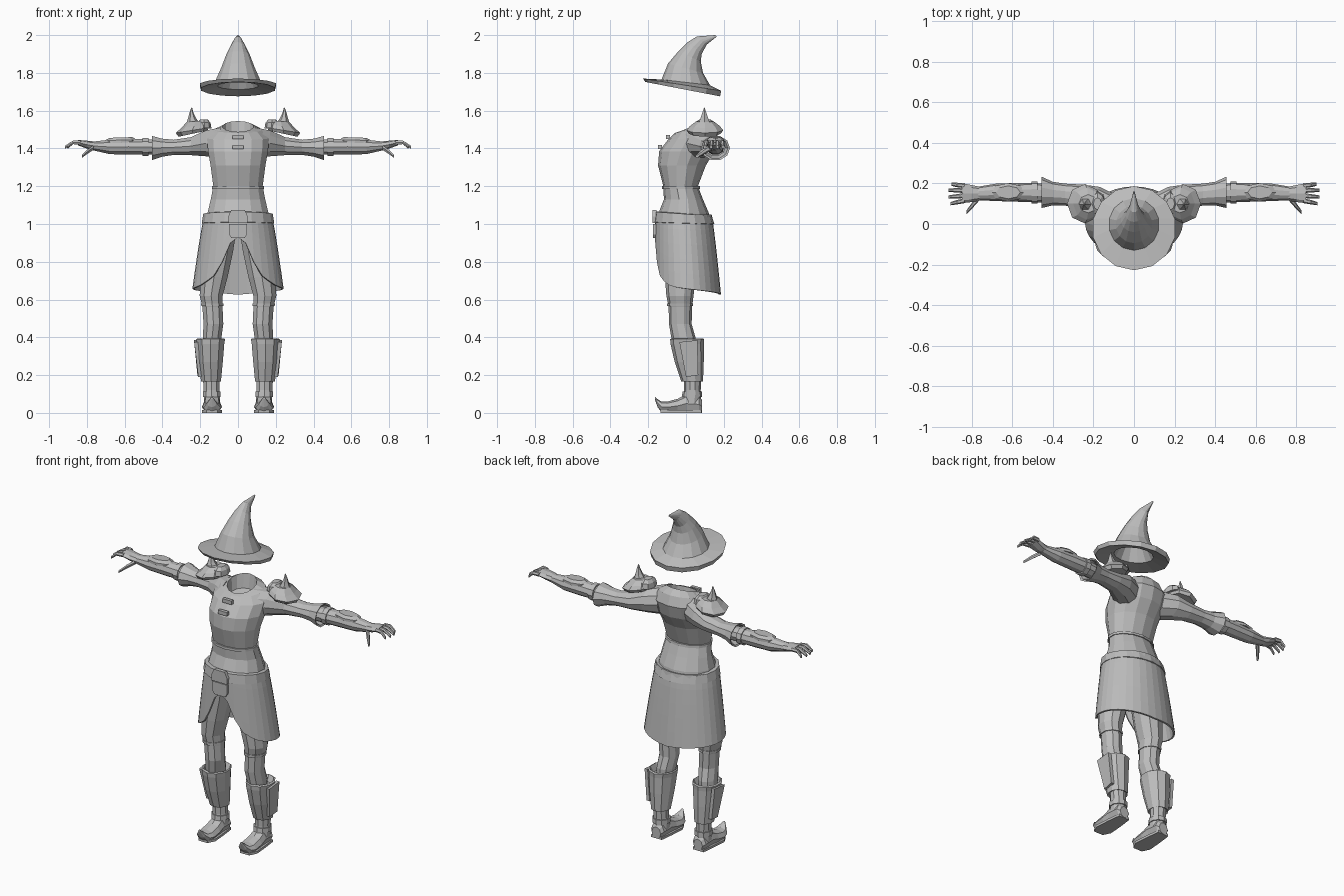
import bpy, bmesh, math
from mathutils import Vector as V

grey = bpy.data.materials.new("plain_grey")
grey.diffuse_color = (0.5, 0.5, 0.5, 1)


def make(name, verts, faces, mirror=False, thick=0):
    me = bpy.data.meshes.new(name)
    bm = bmesh.new()
    vs = [bm.verts.new(v) for v in verts]
    for f in faces:
        bm.faces.new([vs[i] for i in f])
    bmesh.ops.recalc_face_normals(bm, faces=bm.faces)
    bm.to_mesh(me)
    bm.free()
    ob = bpy.data.objects.new(name, me)
    bpy.context.collection.objects.link(ob)
    me.materials.append(grey)
    if thick:
        ob.modifiers.new("thickness", "SOLIDIFY").thickness = thick
    if mirror:
        m = ob.modifiers.new("mirror", "MIRROR")
        m.use_clip = m.use_mirror_merge = False
    return ob


def loft(name, rings, n, mirror=False, caps=(True, True)):
    """Each ring is an ellipse: two opposite points and a sideways half axis."""
    verts, faces = [], []
    for a, b, side in rings:
        a, b, side = V(a), V(b), V(side)
        for i in range(n):
            t = math.tau * i / n
            verts.append((a + b) / 2 + (a - b) / 2 * math.cos(t) + side * math.sin(t))
    for r in range(len(rings) - 1):
        for i in range(n):
            j = (i + 1) % n
            faces.append((r * n + i, r * n + j, r * n + n + j, r * n + n + i))
    if caps[0]:
        faces.append(tuple(range(n)))
    if caps[1]:
        faces.append(tuple(range(len(verts) - n, len(verts))))
    return make(name, verts, faces, mirror)


def body(name, rows, n, **k):
    """Rows: front y, front z, back y, back z, half width."""
    return loft(name, [((0, yf, zf), (0, yb, zb), (w, 0, 0)) for yf, zf, yb, zb, w in rows], n, **k)


def column(name, rows, n, **k):
    """Rows: z, centre x, front y, back y, half width; mirrored."""
    return loft(name, [((x, yf, z), (x, yb, z), (w, 0, 0)) for z, x, yf, yb, w in rows], n, mirror=True, **k)


def limb(name, rows, n, **k):
    """Rows: x, centre y, centre z, half depth, half height; mirrored."""
    return loft(name, [((x, y - d, z), (x, y + d, z), (0, 0, h)) for x, y, z, d, h in rows], n, mirror=True, **k)


def plate(name, pts, push, mirror=False):
    n = len(pts)
    verts = [V(p) for p in pts] + [V(p) + V(push) for p in pts]
    faces = [tuple(range(n)), tuple(range(n, 2 * n))]
    faces += [(i, (i + 1) % n, n + (i + 1) % n, n + i) for i in range(n)]
    return make(name, verts, faces, mirror)


# Hat: hollow inside, brim underside, brim top, bent cone
body("hat", [
    (-.03, 1.88, .04, 1.86, .035), (-.11, 1.75, .105, 1.712, .108),
    (-.215, 1.752, .18, 1.676, .2), (-.228, 1.77, .187, 1.705, .207),
    (-.13, 1.765, .127, 1.735, .125), (-.095, 1.85, .09, 1.80, .09),
    (-.04, 1.915, .078, 1.86, .065), (.01, 1.963, .083, 1.90, .043),
    (.058, 1.993, .11, 1.95, .022), (.155, 2.0, .163, 1.992, .003)], 14)

# Tunic with an open neck
body("tunic", [
    (-.15, 1.0, .13, 1.0, .172), (-.145, 1.06, .12, 1.06, .165),
    (-.117, 1.13, .09, 1.13, .148), (-.12, 1.20, .063, 1.20, .134),
    (-.148, 1.31, .105, 1.31, .149), (-.142, 1.385, .15, 1.385, .163),
    (-.095, 1.447, .17, 1.46, .168), (-.06, 1.482, .15, 1.515, .13),
    (-.04, 1.488, .115, 1.545, .083), (-.03, 1.42, .1, 1.46, .075)], 14, caps=(False, True))
body("waist_seam", [(-.128, 1.185, .075, 1.185, .142), (-.128, 1.20, .073, 1.20, .142)], 14)

# Chest clasps
for z, y in ((1.46, -.085), (1.408, -.128)):
    plate("chest_clasp", [(x, y, z + d) for x, d in
          ((-.03, -.011), (.03, -.011), (.03, .011), (-.03, .011))], (0, -.02, 0))

# Skirt with a hem that sweeps up to a front opening
HEM = [(0, .93), (.16, .92), (.36, .81), (.62, .715), (1.05, .67), (1.5, .658), (math.pi, .627)]


def hem(t):
    for (t0, z0), (t1, z1) in zip(HEM, HEM[1:]):
        if t <= t1:
            return z0 + (z1 - z0) * (t - t0) / (t1 - t0)
    return HEM[-1][1]


N, ROWS = 32, 5
sv, sf = [], []
for k in range(ROWS + 1):
    for i in range(N):
        t = math.tau * i / N
        low = hem(min(t, math.tau - t))
        z = 1.05 + (low - 1.05) * k / ROWS
        f = ((1.05 - z) / .41) ** .85
        sv.append(((.178 + .066 * f) * math.sin(t),
                   -.014 + .022 * f - (.15 + .026 * f) * math.cos(t), z))
for k in range(ROWS):
    for i in range(N):
        j = (i + 1) % N
        sf.append((k * N + i, k * N + j, k * N + N + j, k * N + N + i))
make("skirt", sv, sf, thick=.01)

# Belt, buckle and pouch
body("belt", [(-.158, 1.005, .138, .995, .18), (-.172, 1.01, .15, 1.0, .192),
              (-.165, 1.064, .137, 1.043, .184), (-.145, 1.066, .12, 1.045, .166)], 16)
plate("buckle", [(x, -.155, z) for x, z in ((-.05, 1.005), (.05, 1.005), (.052, 1.04),
      (.035, 1.075), (-.035, 1.075), (-.052, 1.04))], (0, -.022, 0))
plate("pouch", [(x, -.15, z) for x, z in ((-.035, .925), (.035, .925), (.048, .945),
      (.048, 1.0), (-.048, 1.0), (-.048, .945))], (0, -.024, 0))

# Legs
column("leg", [
    (.98, .085, -.12, .09, .083), (.85, .103, -.115, .075, .08),
    (.72, .127, -.112, .05, .076), (.62, .142, -.104, .04, .064),
    (.56, .135, -.092, .032, .056), (.47, .13, -.09, .03, .055),
    (.40, .137, -.078, .05, .052), (.34, .14, -.06, .05, .05)], 10)
column("knee_band", [(.565, .136, -.1, .038, .061), (.58, .137, -.1, .038, .062)], 10)

# Boots: flared shaft, ankle, cuff, outer guard and curled shoe
column("boot_shaft", [
    (.36, .143, -.06, .07, .055), (.395, .143, -.075, .088, .072),
    (.39, .145, -.084, .096, .08), (.365, .145, -.082, .094, .076),
    (.27, .145, -.06, .094, .068), (.165, .143, -.025, .09, .055),
    (.17, .142, -.005, .08, .045)], 10)
column("ankle", [(.19, .142, -.012, .08, .046), (.12, .14, -.01, .078, .044),
                 (.05, .138, -.02, .08, .045)], 10)
column("ankle_cuff", [(.085, .139, -.022, .086, .05), (.112, .139, -.018, .085, .05)], 10)
plate("boot_guard", [(.212, -.035, .375), (.212, .06, .385), (.195, .065, .2), (.19, .0, .19)],
      (.02, 0, 0), mirror=True)
loft("shoe", [((x, y, lo), (x, y, hi), (w, 0, 0)) for y, x, lo, hi, w in (
    (.084, .138, .0, .07, .03), (.07, .138, 0, .09, .043), (0, .138, 0, .098, .046),
    (-.045, .138, 0, .074, .051), (-.1, .138, 0, .06, .053), (-.13, .138, .004, .06, .043),
    (-.15, .138, .03, .073, .025), (-.165, .138, .072, .085, .006))], 8, mirror=True)
plate("sole", [(.138 + x, y, 0) for x, y in ((-.035, .082), (.035, .082), (.045, 0),
      (.052, -.09), (.03, -.135), (-.03, -.135), (-.052, -.09), (-.045, 0))], (0, 0, .014), mirror=True)

# Sleeves with flared ends
limb("sleeve", [
    (.09, .045, 1.43, .1, .085), (.17, .095, 1.427, .088, .072), (.25, .132, 1.412, .062, .05),
    (.34, .145, 1.406, .054, .042), (.40, .15, 1.404, .058, .05), (.455, .156, 1.402, .077, .067),
    (.45, .156, 1.402, .066, .057), (.41, .152, 1.404, .048, .042)], 10)

# Forearm, bracelet and oval guard
limb("forearm", [
    (.40, .15, 1.405, .045, .04), (.5, .155, 1.408, .048, .043), (.58, .156, 1.409, .046, .044),
    (.68, .156, 1.408, .043, .04), (.78, .15, 1.414, .032, .022)], 10)
limb("bracelet", [(.475, .155, 1.407, .054, .05), (.505, .155, 1.407, .054, .05)], 10)
loft("forearm_guard", [
    ((.535, .156, 1.432), (.705, .156, 1.428), (0, .046, 0)),
    ((.535, .156, 1.446), (.705, .156, 1.442), (0, .046, 0)),
    ((.56, .156, 1.46), (.68, .156, 1.456), (0, .032, 0))], 8, mirror=True)

# Hands
limb("palm", [(.76, .15, 1.413, .034, .024), (.80, .15, 1.42, .042, .021),
              (.848, .152, 1.431, .049, .014)], 8)
for y0, y1, x1 in ((.189, .196, .9), (.165, .167, .915), (.14, .133, .915), (.115, .1, .905)):
    limb("finger", [(.835, y0, 1.431, .012, .012), (.873, (y0 + y1) / 2, 1.432, .011, .011),
                    (x1, y1, 1.407, .008, .009)], 6)
limb("thumb", [(.765, .13, 1.405, .017, .015), (.797, .092, 1.383, .015, .013),
               (.826, .058, 1.358, .009, .009)], 6)

# Shoulder armour: rim, dome, inner ridge and horn
loft("shoulder_plate", [
    ((.16, .1, 1.495), (.315, .1, 1.462), (0, .085, 0)), ((.155, .1, 1.51), (.33, .1, 1.482), (0, .097, 0)),
    ((.165, .1, 1.528), (.3, .1, 1.508), (0, .08, 0)), ((.18, .1, 1.548), (.272, .1, 1.54), (0, .045, 0))],
    8, mirror=True)
loft("shoulder_ridge", [
    ((.14, .1, 1.505), (.215, .1, 1.515), (0, .062, 0)), ((.145, .1, 1.535), (.212, .1, 1.54), (0, .055, 0)),
    ((.16, .1, 1.553), (.2, .1, 1.553), (0, .03, 0))], 8, mirror=True)
loft("shoulder_horn", [
    ((.2, .097, 1.53), (.275, .097, 1.53), (0, .036, 0)), ((.222, .097, 1.56), (.263, .097, 1.565), (0, .022, 0)),
    ((.236, .097, 1.588), (.256, .097, 1.592), (0, .011, 0)), ((.243, .097, 1.616), (.247, .097, 1.616), (0, .002, 0))],
    6, mirror=True)
